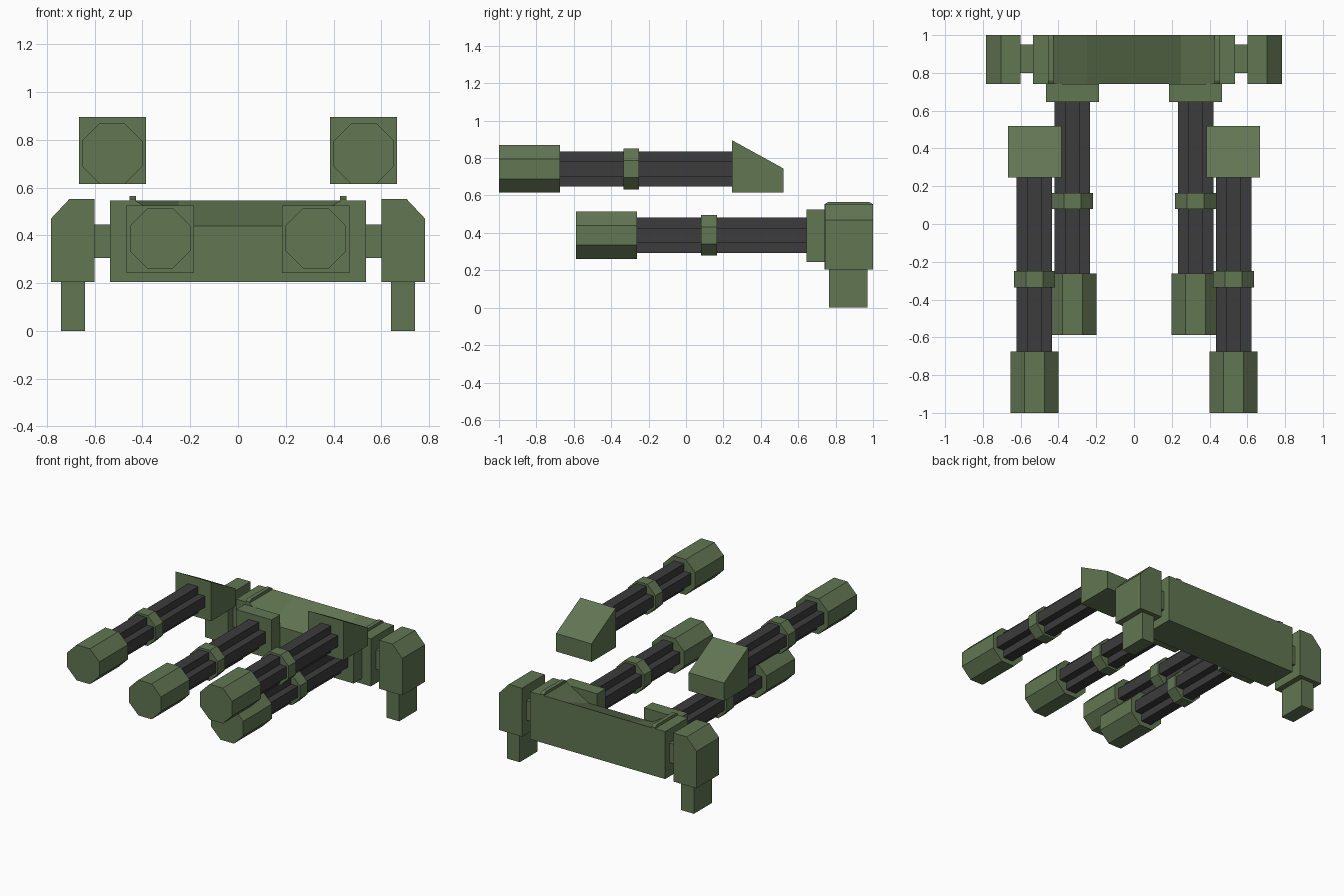
import bpy, bmesh, math

if "Cube" in bpy.data.objects:
    bpy.data.objects.remove(bpy.data.objects["Cube"])


def material(name, color):
    m = bpy.data.materials.new(name)
    m.diffuse_color = (*color, 1)
    m.use_nodes = True
    m.node_tree.nodes["Principled BSDF"].inputs["Base Color"].default_value = m.diffuse_color
    return m


GREEN = material("olive_green", (0.12, 0.18, 0.085))
DARK = material("dark_metal", (0.045, 0.045, 0.047))


def make(name, bm, mat):
    bmesh.ops.recalc_face_normals(bm, faces=bm.faces)
    me = bpy.data.meshes.new(name)
    bm.to_mesh(me)
    bm.free()
    me.materials.append(mat)
    ob = bpy.data.objects.new(name, me)
    bpy.context.collection.objects.link(ob)
    return ob


def loft(name, a, b, mat=GREEN):
    """Closed solid between two matching outlines of 3D points."""
    bm = bmesh.new()
    va, vb = [bm.verts.new(p) for p in a], [bm.verts.new(p) for p in b]
    bm.faces.new(va)
    bm.faces.new(vb)
    n = len(a)
    for i in range(n):
        j = (i + 1) % n
        bm.faces.new((va[i], va[j], vb[j], vb[i]))
    return make(name, bm, mat)


def along_y(name, outline, y0, y1, mat=GREEN):
    return loft(name, [(x, y0, z) for x, z in outline],
                [(x, y1, z) for x, z in outline], mat)


def along_x(name, outline, x0, x1, mat=GREEN):
    return loft(name, [(x0, y, z) for y, z in outline],
                [(x1, y, z) for y, z in outline], mat)


def box(name, x0, x1, y0, y1, z0, z1):
    return along_y(name, [(x0, z0), (x1, z0), (x1, z1), (x0, z1)], y0, y1)


def octagon(cx, cz, apothem):
    r = apothem / math.cos(math.pi / 8)
    return [(cx + r * math.cos((k + .5) * math.pi / 4),
             cz + r * math.sin((k + .5) * math.pi / 4)) for k in range(8)]


def cross(cx, cz, a, w):
    """Plus-shaped section, half span a and half arm width w."""
    quarter = [(a, -w), (a, w), (w, w)]
    pts = []
    for k in range(4):
        c, s = round(math.cos(k * math.pi / 2)), round(math.sin(k * math.pi / 2))
        pts += [(cx + c * x - s * z, cz + s * x + c * z) for x, z in quarter]
    return pts


def gun(prefix, cx, cz, muzzle, barrel_end, ring_y):
    along_y(prefix + "_muzzle", octagon(cx, cz, .127), muzzle, muzzle + .325)
    along_y(prefix + "_barrel", cross(cx, cz, .094, .04), muzzle + .325, barrel_end, DARK)
    along_y(prefix + "_ring", octagon(cx, cz, .109), ring_y, ring_y + .085)


# Central housing, its top sloping down towards a dip in the front edge
xs = [-.535, -.43, -.25, .25, .43, .535]
front_z = [.545, .545, .44, .44, .545, .545]
front = [(-.535, .74, .205), (.535, .74, .205)] + [(x, .74, z) for x, z in reversed(list(zip(xs, front_z)))]
back = [(-.535, 1, .205), (.535, 1, .205)] + [(x, 1, .545) for x in reversed(xs)]
loft("housing", front, back)

for side, s in (("left", -1), ("right", 1)):
    # Rib on the housing top
    along_x(side + "_rib", [(.74, .5), (1, .5), (1, .553), (.98, .565), (.76, .565), (.74, .553)],
            s * .427, s * .455)
    # Hinge, shoulder pod and leg
    box(side + "_hinge", s * .53, s * .605, .80, .95, .305, .445)
    along_y(side + "_shoulder", [(s * .60, .205), (s * .783, .205), (s * .783, .47),
                                 (s * .705, .553), (s * .60, .553)], .742, 1)
    box(side + "_leg", s * .64, s * .742, .765, .97, 0, .21)
    # Lower gun with square mount
    box(side + "_gun_mount", s * .185, s * .466, .645, .742, .243, .525)
    gun(side + "_lower_gun", s * .326, .387, -.588, .65, .08)
    # Upper gun with wedge-shaped rear block
    along_x(side + "_rear_wedge", [(.245, .615), (.52, .615), (.52, .745), (.245, .896)],
            s * .385, s * .666)
    gun(side + "_upper_gun", s * .527, .742, -1, .25, -.335)
